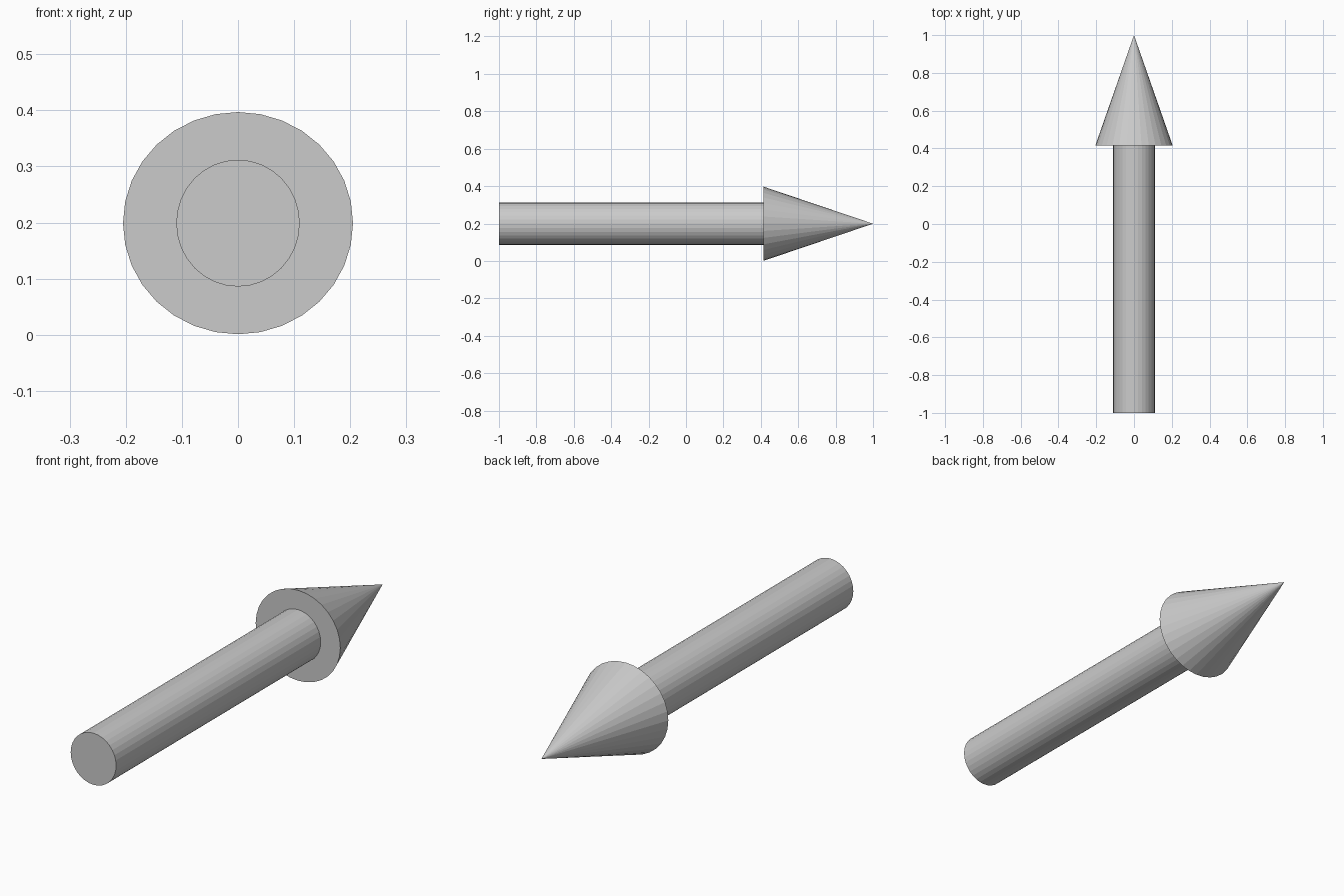
import bpy
from math import pi

if "Cube" in bpy.data.objects:
    bpy.data.objects.remove(bpy.data.objects["Cube"])

CENTRE_Z = 0.199
SIDES = 32


def tapered_part(name, y0, y1, r0, r1):
    """Round part along y; r0 is (x radius, z radius) at y0, r1 is the end ratio at y1."""
    bpy.ops.mesh.primitive_cone_add(vertices=SIDES, radius1=1, radius2=r1,
                                    depth=y1 - y0, rotation=(-pi / 2, 0, 0),
                                    location=(0, (y0 + y1) / 2, CENTRE_Z))
    part = bpy.context.object
    part.name = name
    part.scale = (r0[0], r0[1], 1)
    bpy.ops.object.transform_apply(location=False, rotation=True, scale=True)
    return part


# Straight shaft
tapered_part("arrow_shaft", -1.0, 0.415, (0.11, 0.113), 1)

# Pointed head
tapered_part("arrow_head", 0.415, 1.0, (0.205, 0.198), 0)
